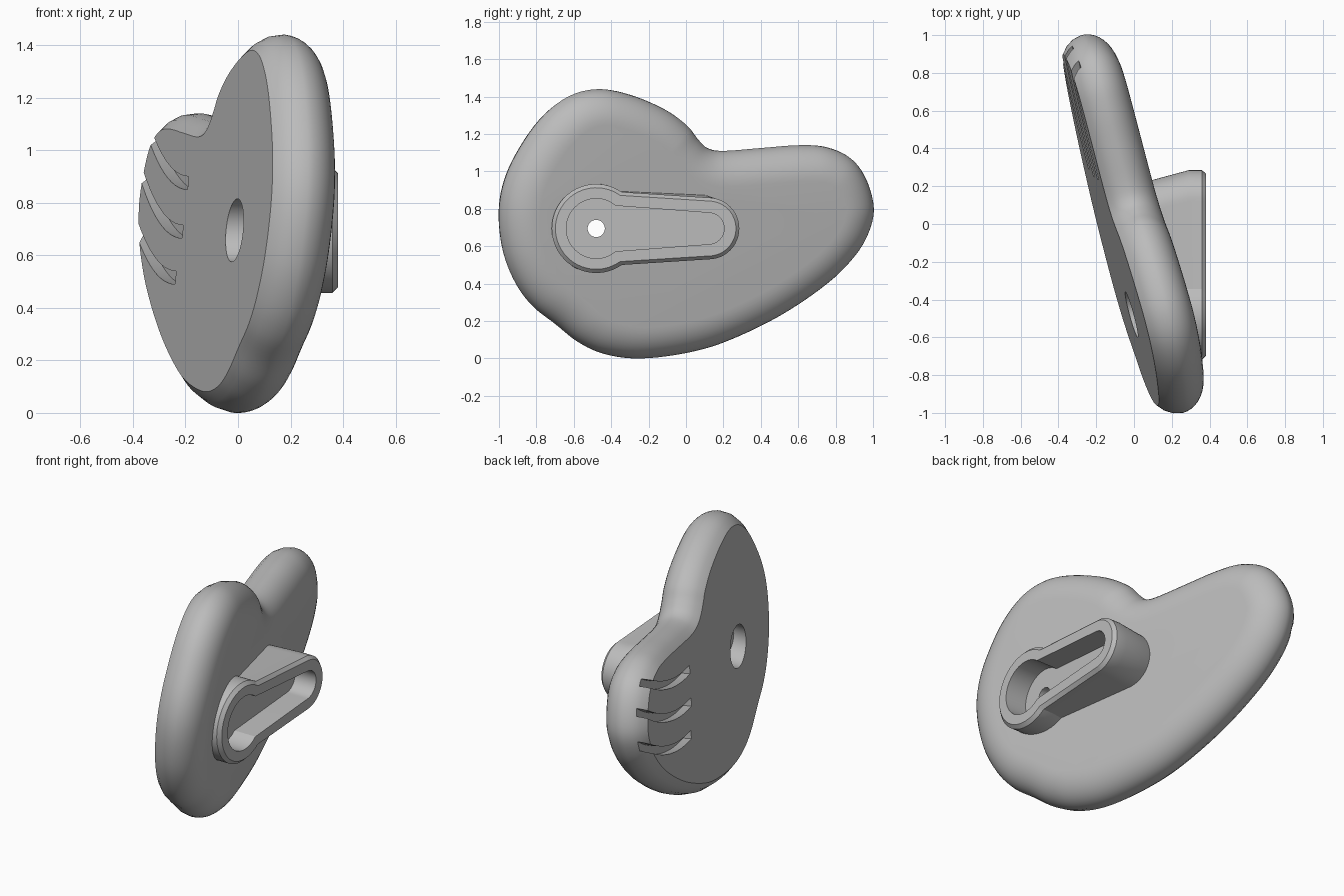
import bpy, bmesh, math
from mathutils import Vector

if "Cube" in bpy.data.objects:
    bpy.data.objects.remove(bpy.data.objects["Cube"], do_unlink=True)

# The slab leans: its flat face is the plane x = BASE + SY*y + SZ*z
BASE, SY, SZ = -0.206, -0.27, 0.091
NORMAL = Vector((1, -SY, -SZ)).normalized()
WIDEST, THICK = 0.12, 0.27


def on_slab(y, z, depth, level=0.0):
    """Point above (y, z) on the plane at 'level', moved along the normal to 'depth'."""
    x = BASE + SY * y + SZ * z + level / NORMAL.x
    return Vector((x, y, z)) + NORMAL * (depth - level)


def loft(name, loops):
    """Closed solid through a list of equal-length loops."""
    bm = bmesh.new()
    rows = [[bm.verts.new(p) for p in loop] for loop in loops]
    n = len(rows[0])
    for a, b in zip(rows, rows[1:]):
        for i in range(n):
            j = (i + 1) % n
            bm.faces.new((a[i], a[j], b[j], b[i]))
    bm.faces.new(rows[0])
    bm.faces.new(rows[-1])
    bmesh.ops.recalc_face_normals(bm, faces=bm.faces)
    mesh = bpy.data.meshes.new(name)
    bm.to_mesh(mesh)
    bm.free()
    ob = bpy.data.objects.new(name, mesh)
    bpy.context.collection.objects.link(ob)
    return ob


def smooth_loop(pts, steps):
    """Closed Catmull-Rom curve through the points."""
    out, n = [], len(pts)
    for i in range(n):
        a, b, c, d = (Vector(pts[(i + k) % n]) for k in (-1, 0, 1, 2))
        for s in range(steps):
            t = s / steps
            out.append(0.5 * (2 * b + (c - a) * t + (2 * a - 5 * b + 4 * c - d) * t * t
                              + (3 * b - a - 3 * c + d) * t ** 3))
    return out


def inset(pts, dist):
    """Move a clockwise loop inwards."""
    out = []
    for i, p in enumerate(pts):
        d = (pts[(i + 1) % len(pts)] - pts[i - 1]).normalized()
        out.append(p + Vector((d.y, -d.x)) * dist)
    return out


def keyhole(r, neck, r_end):
    """Round head with a tapering arm, as (y, z) points."""
    head, tip = Vector((-0.48, 0.695)), Vector((0.12, 0.695))
    a0 = math.asin(neck / r)
    pts = []
    for i in range(41):
        a = a0 + (2 * math.pi - 2 * a0) * i / 40
        pts.append(head + r * Vector((math.cos(a), math.sin(a))))
    for i in range(25):
        a = -math.pi / 2 + math.pi * i / 24
        pts.append(tip + r_end * Vector((math.cos(a), math.sin(a))))
    return pts


def at_x(pts, x):
    return [Vector((x, p.x, p.y)) for p in pts]


def circle(r):
    return [Vector((-0.48 + r * math.cos(a), 0.695 + r * math.sin(a)))
            for a in (2 * math.pi * i / 48 for i in range(48))]


def combine(target, tool, operation):
    mod = target.modifiers.new(tool.name, "BOOLEAN")
    mod.operation, mod.object, mod.solver = operation, tool, "EXACT"
    bpy.context.view_layer.objects.active = target
    bpy.ops.object.modifier_apply(modifier=mod.name)
    bpy.data.objects.remove(tool, do_unlink=True)


# Mitten-shaped slab, clockwise outline
outline = smooth_loop([
    (-1.0, .75), (-.98, .92), (-.91, 1.09), (-.78, 1.28), (-.63, 1.4), (-.47, 1.44),
    (-.3, 1.41), (-.12, 1.335), (0, 1.25), (.06, 1.175), (.115, 1.125), (.2, 1.11),
    (.4, 1.125), (.6, 1.14), (.75, 1.13), (.88, 1.07), (.96, .96), (1.0, .81),
    (.975, .68), (.9, .55), (.75, .4), (.5, .23), (.22, .095), (0, .03), (-.25, 0),
    (-.44, .025), (-.58, .09), (-.7, .185), (-.82, .28), (-.91, .4), (-.975, .56)], 5)
profile = [(0, .07), (.03, .036), (.07, .011)]
for k in range(11):
    a = math.pi / 2 * k / 10
    profile.append((WIDEST + (THICK - WIDEST) * math.sin(a), .18 * (1 - math.cos(a))))
body = loft("mitten_body", [
    [on_slab(p.x, p.y, depth, WIDEST) for p in inset(outline, d)] for depth, d in profile])

# Keyhole mount: leaning root, straight rim, chamfered lip
outer = keyhole(.238, .195, .165)
rim = at_x(outer, .29)
root = []
for p in rim:
    depth = (p - on_slab(p.y, p.z, 0)).dot(NORMAL)
    root.append(p - NORMAL * (depth - .15))
mount = loft("keyhole_mount", [root, rim, at_x(outer, .36),
                               at_x(keyhole(.218, .177, .147), .38)])
combine(body, mount, "UNION")

# Keyhole pocket
pocket = keyhole(.16, .122, .084)
combine(body, loft("pocket_cutter", [at_x(pocket, .24), at_x(pocket, .5)]), "DIFFERENCE")

# Stepped screw hole
combine(body, loft("screw_hole_cutter", [
    at_x(circle(.12), -.4), at_x(circle(.12), .1),
    at_x(circle(.046), .1), at_x(circle(.046), .5)]), "DIFFERENCE")

# Three curved finger slots in the flat face
for z_end, y_end in ((.875, .235), (.69, .25), (.515, .29)):
    sections = []
    for i in range(15):
        y = y_end + (1.05 - y_end) * i / 14
        z = z_end + .21 * ((y - y_end) / .64) ** 2
        sections.append([on_slab(y, z + dz, depth) for dz, depth in
                         ((-.025, -.06), (.025, -.06), (.025, .05), (-.025, .05))])
    combine(body, loft("finger_slot_cutter", sections), "DIFFERENCE")

# Colour and shading
grey = bpy.data.materials.new("plain_grey")
grey.use_nodes = True
colour = (0.5, 0.5, 0.5, 1)
grey.diffuse_color = colour
grey.node_tree.nodes["Principled BSDF"].inputs["Base Color"].default_value = colour
body.data.materials.clear()
body.data.materials.append(grey)
for poly in body.data.polygons:
    poly.material_index = 0
bpy.ops.object.select_all(action="DESELECT")
body.select_set(True)
bpy.context.view_layer.objects.active = body
bpy.ops.object.shade_smooth_by_angle(angle=math.radians(28))
